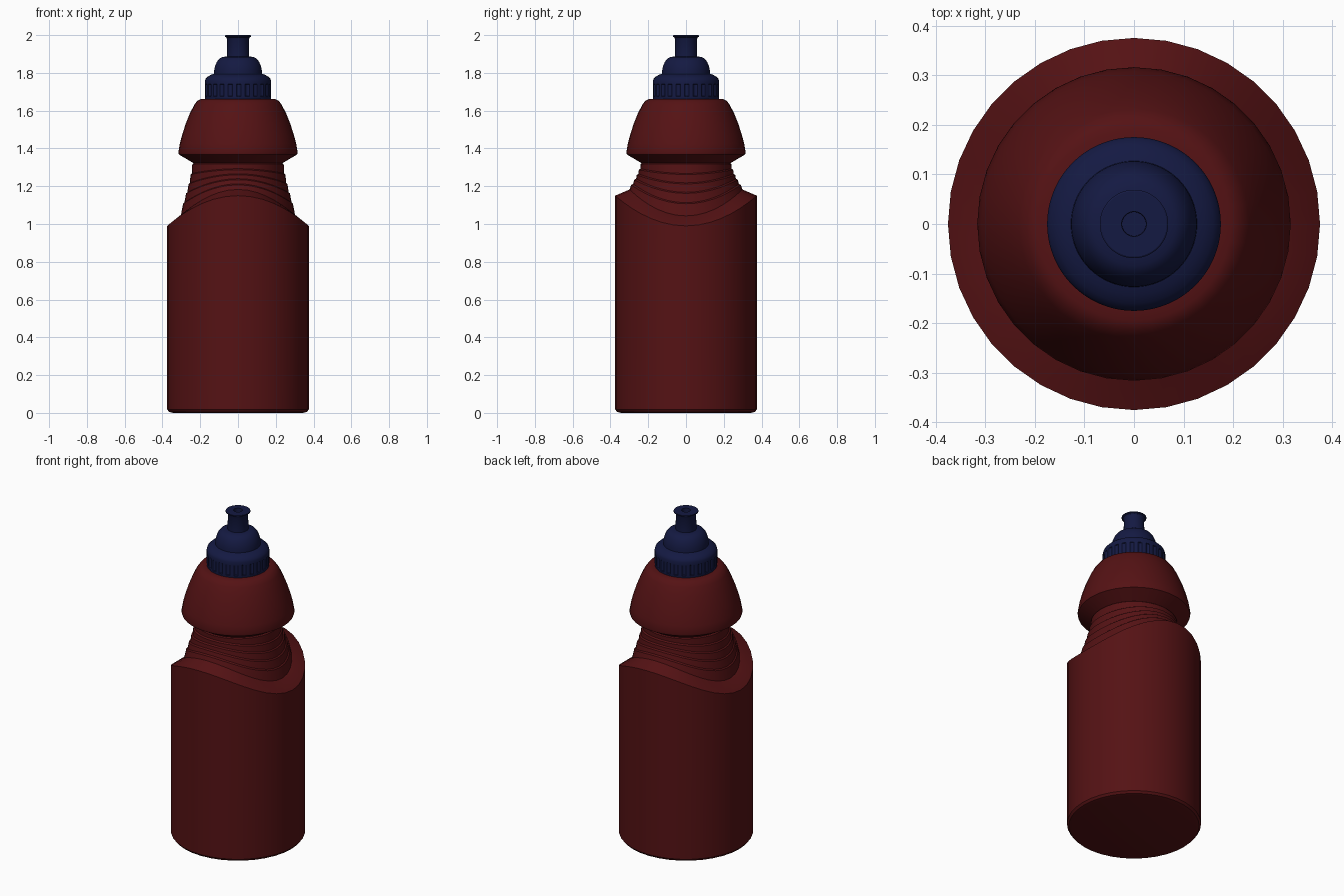
import bpy, bmesh
from math import cos, sin, pi, radians

if "Cube" in bpy.data.objects:
    bpy.data.objects.remove(bpy.data.objects["Cube"])


def material(name, rgb):
    m = bpy.data.materials.new(name)
    m.diffuse_color = (*rgb, 1)
    m.use_nodes = True
    m.node_tree.nodes["Principled BSDF"].inputs["Base Color"].default_value = m.diffuse_color
    return m


RED = material("red_plastic", (0.09, 0.006, 0.007))
NAVY = material("navy_plastic", (0.007, 0.01, 0.055))


def loft(name, rings, mat, sides, groove=None, angle=30):
    """Skin rings of (radius, z) or (radius_x, z_x, radius_y, z_y), which
    wave twice around; groove = (ring indexes, spacing, depth)."""
    bm = bmesh.new()
    loops = []
    for k, ring in enumerate(rings):
        rx, zx, ry, zy = ring if len(ring) == 4 else ring * 2
        loop = []
        for i in range(sides):
            a = 2 * pi * i / sides
            t = sin(a) ** 2
            r, z = rx + (ry - rx) * t, zx + (zy - zx) * t
            if groove and k in groove[0] and i % groove[1] < 2:
                r -= groove[2]
            loop.append(bm.verts.new((r * cos(a), r * sin(a), z)))
        loops.append(loop)
    for lo, hi in zip(loops, loops[1:]):
        for i in range(sides):
            j = (i + 1) % sides
            bm.faces.new((lo[i], lo[j], hi[j], hi[i]))
    bm.faces.new(loops[0][::-1])
    bm.faces.new(loops[-1])
    mesh = bpy.data.meshes.new(name)
    bm.to_mesh(mesh)
    bm.free()
    mesh.materials.append(mat)
    ob = bpy.data.objects.new(name, mesh)
    bpy.context.collection.objects.link(ob)
    bpy.ops.object.select_all(action='DESELECT')
    ob.select_set(True)
    bpy.context.view_layer.objects.active = ob
    bpy.ops.object.shade_smooth_by_angle(angle=radians(angle))
    return ob


# Bottle: straight base with a wavy top edge and sloping ledge
rings = [(0.345, 0.0), (0.365, 0.005), (0.375, 0.018),
         (0.375, 0.99, 0.375, 1.15), (0.312, 1.04, 0.305, 1.18)]

# Bottle: stepped grip bands that flatten out towards the neck
zx = [1.04, 1.11, 1.165, 1.215, 1.265, 1.32]
zy = [1.18, 1.21, 1.237, 1.263, 1.29, 1.32]
rad = [0.303, 0.284, 0.268, 0.255, 0.244, 0.235]
for i in range(5):
    rings.append((rad[i], zx[i] + 0.003, rad[i] - 0.004, zy[i] + 0.003))
    rings.append((rad[i + 1] + 0.007, zx[i + 1] - 0.003,
                  rad[i + 1] + 0.006, zy[i + 1] - 0.003))

# Bottle: flared shoulder dome
rings += [(0.235, 1.322), (0.313, 1.368), (0.316, 1.38), (0.308, 1.425),
          (0.295, 1.475), (0.277, 1.53), (0.255, 1.585), (0.232, 1.63),
          (0.216, 1.652), (0.195, 1.662), (0.16, 1.662)]
loft("bottle", rings, RED, 36)

# Screw cap with grip grooves around the collar
loft("screw_cap", [(0.173, 1.655), (0.175, 1.675), (0.175, 1.677),
                   (0.175, 1.738), (0.175, 1.74), (0.175, 1.758),
                   (0.171, 1.769), (0.16, 1.78), (0.143, 1.79), (0.127, 1.795),
                   (0.126, 1.815), (0.121, 1.837), (0.112, 1.858),
                   (0.1, 1.874), (0.084, 1.884), (0.058, 1.887)],
     NAVY, 144, groove=((2, 3), 6, 0.005))

# Drinking spout with a rim and a recessed hole
loft("spout", [(0.058, 1.88), (0.057, 1.978), (0.062, 1.988), (0.069, 1.992),
               (0.069, 1.998), (0.066, 2.0), (0.025, 2.0), (0.024, 1.97)],
     NAVY, 48)
